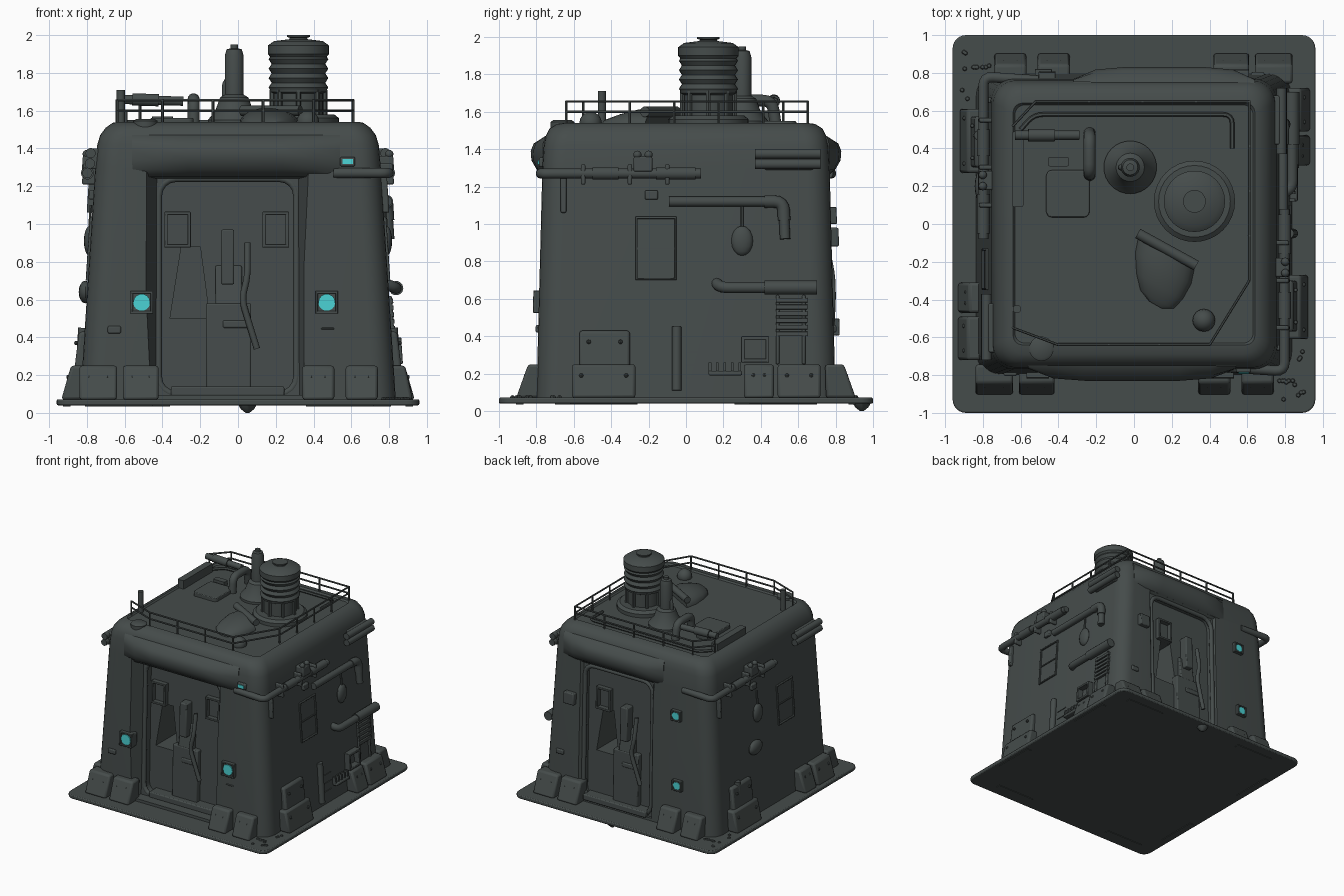
import bpy, bmesh, math, random
from mathutils import Vector

random.seed(4)
cube = bpy.data.objects.get("Cube")
if cube:
    bpy.data.objects.remove(cube, do_unlink=True)
made = []


def material(name, rgb):
    m = bpy.data.materials.new(name)
    m.use_nodes = True
    m.diffuse_color = (*rgb, 1)
    m.node_tree.nodes["Principled BSDF"].inputs["Base Color"].default_value = (*rgb, 1)
    return m


METAL = material("dark grey metal", (0.06, 0.072, 0.07))
GLOW = material("cyan lamp", (0.07, 0.65, 0.66))


def add(name, bm, mat=METAL, bevel=0):
    bmesh.ops.recalc_face_normals(bm, faces=bm.faces)
    mesh = bpy.data.meshes.new(name)
    bm.to_mesh(mesh)
    bm.free()
    ob = bpy.data.objects.new(name, mesh)
    bpy.context.collection.objects.link(ob)
    mesh.materials.append(mat)
    if bevel:
        mod = ob.modifiers.new("bevel", "BEVEL")
        mod.width, mod.segments = bevel, 2
    made.append(ob)
    return ob


def loft(name, rings, mat=METAL, bevel=0):
    bm = bmesh.new()
    loops = [[bm.verts.new(p) for p in ring] for ring in rings]
    n = len(loops[0])
    for a, b in zip(loops, loops[1:]):
        for i in range(n):
            bm.faces.new((a[i], a[(i + 1) % n], b[(i + 1) % n], b[i]))
    bm.faces.new(loops[0])
    bm.faces.new(loops[-1])
    return add(name, bm, mat, bevel)


def rounded(hx, hy, r, n=6, cx=0, cy=0):
    pts = []
    for k, (sx, sy) in enumerate([(1, 1), (-1, 1), (-1, -1), (1, -1)]):
        for i in range(n + 1):
            a = (k + i / n) * math.pi / 2
            pts.append((cx + sx * (hx - r) + r * math.cos(a), cy + sy * (hy - r) + r * math.sin(a)))
    return pts


def lathe(name, profile, loc, n=32):
    ring = [(math.cos(i * math.tau / n), math.sin(i * math.tau / n)) for i in range(n)]
    return loft(name, [[(loc[0] + r * c, loc[1] + r * s, z) for c, s in ring] for r, z in profile])


def ball(name, loc, size, mat=METAL, seg=16):
    bm = bmesh.new()
    bmesh.ops.create_uvsphere(bm, u_segments=seg, v_segments=seg // 2, radius=1)
    for v in bm.verts:
        v.co = Vector(loc) + Vector([c * s for c, s in zip(v.co, size)])
    return add(name, bm, mat)


def tube(name, pts, r, bend=0.05, mat=METAL):
    pts = [Vector(p) for p in pts]
    path = [pts[0]]
    for a, p, b in zip(pts, pts[1:], pts[2:]):
        s, e = p + (a - p).normalized() * bend, p + (b - p).normalized() * bend
        path += [s.lerp(p, t).lerp(p.lerp(e, t), t) for t in (0, 0.25, 0.5, 0.75, 1)]
    path.append(pts[-1])
    cu = bpy.data.curves.new(name, "CURVE")
    cu.dimensions, cu.bevel_depth, cu.use_fill_caps = "3D", r, True
    cu.bevel_resolution = 5 if r > 0.015 else 1
    sp = cu.splines.new("POLY")
    sp.points.add(len(path) - 1)
    for q, p in zip(sp.points, path):
        q.co = (*p, 1)
    tmp = bpy.data.objects.new(name, cu)
    bpy.context.collection.objects.link(tmp)
    bm = bmesh.new()
    bm.from_mesh(bpy.data.meshes.new_from_object(tmp))
    bpy.data.objects.remove(tmp, do_unlink=True)
    return add(name, bm, mat)


# Wall frame: u along the wall, off outward from the sloped wall, z up
def at(side, u, off, z):
    if side in ("front", "back"):
        s, w = (1 if side == "front" else -1), 0.80 - 0.025 * z + off
        return Vector((s * u, -s * w, z))
    s, w = (1 if side == "right" else -1), 0.84 - 0.065 * z + off
    return Vector((s * w, s * u, z))


def block(name, side, u0, u1, z0, z1, low=0.03, top=None, back=-0.05, bevel=0.008, mat=METAL):
    top = low if top is None else top
    return loft(name, [[at(side, u, back, z0), at(side, u, low, z0), at(side, u, top, z1), at(side, u, back, z1)]
                       for u in (u0, u1)], mat, bevel)


def frame(name, side, u, z, w, h, off=0, t=0.018, deep=0.03):
    for a, b, c, d in [(-w, w, h - t, h), (-w, w, -h, t - h), (-w, t - w, -h, h), (w - t, w, -h, h)]:
        block(name, side, u + a, u + b, z + c, z + d, off + deep, back=off - 0.02, bevel=0.004)


def pipe(name, side, pts, r):
    return tube(name, [at(side, *p) for p in pts], r)


def foot(side, u0, u1, z1, low, top):
    block("foot_block", side, u0, u1, 0.07, z1, low, top, bevel=0.015)
    for u in (u0 + 0.05, u1 - 0.05):
        ball("bolt", at(side, u, top + 0.01, z1 - 0.06), [0.012] * 3, seg=8)


# Base plate
loft("base_plate", [[(x, y, z) for x, y in rounded(0.96, 1, 0.07)] for z in (0.04, 0.072)], bevel=0.008)
lathe("drain_nub", [(0.05, 0.045), (0.035, 0.02), (0.01, 0)], (0.05, 0.94), 8)

# Main body
body = loft("body", [[(x, y, z) for x, y in rounded(hx, hy, r)] for z, hx, hy, r in [
    (0.06, 0.836, 0.80, 0.12), (1.3, 0.756, 0.768, 0.12), (1.42, 0.745, 0.76, 0.12), (1.47, 0.73, 0.75, 0.12),
    (1.51, 0.70, 0.73, 0.11), (1.535, 0.665, 0.69, 0.09), (1.541, 0.64, 0.64, 0.05), (1.528, 0.63, 0.63, 0.05)]])

# Doorways: a deep wide one in front, a shallow narrower one behind
hood_profile = [(-0.09, 1.5), (-0.01, 1.47), (0.05, 1.43), (0.065, 1.39), (0.06, 1.34), (0.03, 1.29), (-0.02, 1.25), (-0.09, 1.24)]
for side, mid, half, d, hood_mid, hood_half, panes in [("front", -0.055, 0.36, 0, -0.01, 0.55, (-0.32, 0.2)),
                                                       ("back", -0.12, 0.32, 0.1, -0.16, 0.48, (-0.28,))]:
    recess = [[at(side, mid + k * w, off, z) for k, w, z in [
        (-1, half + a, 0.095), (1, half + a, 0.095), (1, half + b, top), (-1, half + b, top)]]
        for off, a, b, top in [(0.12, 0.08, 0.14, 1.36), (-0.09 + d * 0.7, 0.02, 0.015, 1.25)]]
    door = [[at(side, u, off, z) for u, z in rounded(half, 0.565, 0.07, 4, mid, 0.67)] for off in (0.1, -0.175 + d)]
    gap = [[at(side, u, off, z) for u, z in [(-0.36, 0.5), (-0.15, 0.5), (-0.2, 0.88), (-0.3, 0.88)]] for off in (0, -0.53)]
    for rings in (recess, door, gap):
        cutter = loft("cutter", rings)
        cutter.hide_render = True
        made.remove(cutter)
        mod = body.modifiers.new("cut", "BOOLEAN")
        mod.operation, mod.solver, mod.object = "DIFFERENCE", "EXACT", cutter
        bpy.context.view_layer.objects.active = body
        bpy.ops.object.modifier_apply(modifier=mod.name)
        bpy.data.objects.remove(cutter, do_unlink=True)
    loft("door_hood", [[at(side, hood_mid + f * hood_half, off if off < 0 else off * k, z) for off, z in hood_profile]
                       for f, k in [(-1, 0), (-0.76, 0.8), (-0.45, 1), (0.45, 1), (0.76, 0.8), (1, 0)]])
    rim = [at(side, u, -0.105 + d * 0.8, z) for u, z in rounded(half + 0.005, 0.57, 0.09, 4, mid, 0.67)]
    tube("door_rim", rim + rim[:1], 0.018, 0.005)
    for u in panes:
        frame("door_window", side, u, 0.97, 0.07, 0.095, d - 0.165)
    inner = d - 0.2
    block("console", side, -0.17, 0.07, 0.12, 0.58, d - 0.13, back=inner)
    block("console_neck", side, -0.12, 0.02, 0.55, 0.78, d - 0.13, d - 0.16, inner)
    block("console_post", side, -0.09, -0.02, 0.68, 0.97, d - 0.1, back=inner)
    block("console_slot", side, -0.08, 0.06, 0.45, 0.49, d - 0.12, back=inner)
    pipe("console_cable", side, [(0.05, d - 0.13, 0.9), (0.05, d - 0.1, 0.72), (0.02, d - 0.1, 0.6), (0.1, d - 0.12, 0.34)], 0.017)
    block("threshold", side, mid - 0.3, mid + 0.3, 0.09, 0.14, d - 0.08, back=inner)
    for u0, u1 in [(-0.84, -0.64), (-0.61, -0.42), (0.34, 0.51), (0.57, 0.74)]:
        foot(side, u0, u1, 0.25, 0.11, 0.05)
    for u in (-0.63, 0.54):
        block("plate_slot", side, u - 0.18, u + 0.18, 0.035, 0.045, 0.11, back=0.07, bevel=0)
    block("seam_box", side, -0.69, -0.62, 0.42, 0.46, 0.015)
    block("seam_slot", side, 0.44, 0.51, 0.44, 0.452, 0.006)


def lamp(side, u, z, w=0.06):
    block("lamp_housing", side, u - w, u + w, z - w, z + w, 0.02, bevel=0.015)
    frame("lamp_frame", side, u, z, w, w, 0.012, 0.014, 0.02)
    tube("lamp_lens", [at(side, u, 0, z), at(side, u, 0.028, z)], w * 0.75, mat=GLOW)


for side, u, z in [("front", -0.51, 0.585), ("front", 0.47, 0.585), ("back", 0.46, 1.045), ("back", 0.48, 0.45)]:
    lamp(side, u, z, 0.06 if side == "front" else 0.045)
block("marker_housing", "front", 0.54, 0.62, 1.305, 1.355, 0.02)
block("marker_lens", "front", 0.552, 0.608, 1.317, 1.343, 0.026, mat=GLOW, bevel=0)
block("wall_box", "back", -0.61, -0.51, 0.88, 0.98, 0.04)

# Fittings shared by both side walls
for side, lantern, pane in [("right", 0.3, -0.16), ("left", -0.14, 0.24)]:
    pipe("corner_pipe", side, [(-0.76, -0.25, 1.27), (-0.78, 0.04, 1.27), (0.08, 0.04, 1.27)], 0.027)
    for u0, u1 in [(-0.5, -0.36), (-0.16, 0.05)]:
        pipe("pipe_sleeve", side, [(u0, 0.04, 1.27), (u1, 0.04, 1.27)], 0.034)
    for u in (-0.55, -0.3, -0.1):
        block("pipe_clip", side, u - 0.012, u + 0.012, 1.21, 1.32, 0.065)
    block("junction_box", side, -0.28, -0.18, 1.28, 1.36, 0.07)
    for u in (-0.26, -0.2):
        ball("junction_knob", at(side, u, 0.05, 1.37), [0.022] * 3)
    block("hanging_tool", side, -0.67, -0.64, 1.06, 1.25, 0.03)
    for z in (1.32, 1.375):
        pipe("vent_pipe", side, [(0.37, 0.03, z), (0.72, 0.03, z)], 0.027)
    block("vent_back", side, 0.42, 0.68, 1.29, 1.40, 0.025)
    for spec in [(-0.61, -0.27, 0.25, 0.09, 0.06), (-0.57, -0.3, 0.43, 0.05, 0.03),
                 (0.31, 0.47, 0.25, 0.1, 0.05), (0.49, 0.72, 0.25, 0.1, 0.06)]:
        foot(side, *spec)
    for u in (-0.44, 0.52):
        block("plate_slot", side, u - 0.18, u + 0.18, 0.035, 0.045, 0.09, back=0.05, bevel=0)
    pipe("lantern_cord", side, [(lantern, 0.01, 1.1), (lantern, 0.01, 0.97)], 0.008)
    ball("lantern", at(side, lantern, 0.005, 0.91), (0.03, 0.058, 0.08))
    frame("side_window", side, pane, 0.87, 0.11, 0.17, 0, 0.012, 0.012)
    block("window_bar", side, pane - 0.1, pane + 0.1, 0.865, 0.875, 0.008, bevel=0)
    block("wall_latch", side, -0.22, -0.15, 1.13, 1.18, 0.025)
riser = {"right": -0.05, "left": -0.47}
for side, u in riser.items():
    pipe("riser_pipe", side, [(u, 0.01, 0.11), (u, 0.01, 0.45)], 0.026)
ball("meter", at("left", -0.2, 0.01, 0.64), (0.035, 0.085, 0.06))

# Right wall pipework and tool rack
frame("tool_rack", "right", 0.37, 0.33, 0.075, 0.07, 0, 0.02, 0.05)
for i in range(6):
    block("rack_slat", "right", 0.48, 0.65, 0.4 + i * 0.036, 0.425 + i * 0.036, 0.02, bevel=0.003)
for u in (0.48, 0.62):
    block("rack_post", "right", u, u + 0.02, 0.25, 0.62, 0.015)
pipe("low_pipe", "right", [(0.16, -0.03, 0.69), (0.18, 0.04, 0.66), (0.7, 0.04, 0.66)], 0.03)
pipe("low_pipe_sleeve", "right", [(0.42, 0.04, 0.66), (0.7, 0.04, 0.66)], 0.038)
pipe("middle_pipe", "right", [(-0.09, 0.02, 1.12), (0.52, 0.02, 1.12), (0.53, 0.02, 0.92)], 0.028)
pipe("middle_elbow", "right", [(0.42, 0.02, 1.12), (0.52, 0.02, 1.12), (0.525, 0.02, 1.02)], 0.034)
for z in (0.17, 0.24, 0.31):
    block("wall_slit", "right", 0, 0.1, z, z + 0.008, 0.006, bevel=0)
block("hook_bar", "right", 0.12, 0.3, 0.19, 0.215, 0.04)
for i in range(5):
    block("hook", "right", 0.12 + i * 0.04, 0.135 + i * 0.04, 0.2, 0.26, 0.03, bevel=0)

# Plate rivets on two opposite corners
for s in (1, -1):
    for i in range(14):
        x, y = random.uniform(0.76, 0.91), random.uniform(0.65, 0.95)
        ball("plate_rivet", (s * x, -s * max(y, 0.83 if x < 0.86 else 0), 0.073), [0.012] * 3, seg=8)

# Roof tanks
ribs = [(0.15 + 0.008 * math.sin(i * math.pi / 2), 1.71 + 0.0125 * i) for i in range(15)]
lathe("tank", [(0.13, 1.53), (0.13, 1.69), (0.15, 1.70)] + ribs
      + [(0.162, 1.9), (0.162, 1.945), (0.13, 1.968), (0.05, 1.978), (0.045, 1.985), (0.06, 1.99), (0.06, 2.0)], (0.32, 0.12))
lathe("tank_base", [(0.215, 1.53), (0.215, 1.56), (0.19, 1.58)], (0.32, 0.12))
for i in range(8):
    a = i * math.tau / 8
    x, y = 0.32 + 0.14 * math.cos(a), 0.12 + 0.14 * math.sin(a)
    tube("tank_leg", [(x, y, 1.55), (x, y, 1.71)], 0.014)
lathe("flask", [(0.14, 1.53), (0.14, 1.55), (0.1, 1.6), (0.075, 1.67), (0.05, 1.685), (0.05, 1.89), (0.04, 1.925), (0.02, 1.93), (0.02, 1.95)], (-0.02, 0.3))
tube("flask_pipe", [(-0.07, 0.3, 1.55), (-0.07, 0.3, 1.77), (-0.03, 0.3, 1.77)], 0.016)

# Roof fittings
arch = [(math.cos(i * math.pi / 12), math.sin(i * math.pi / 12)) for i in range(13)]
loft("scoop", [[(0.175 - d * 0.2 + w * c * 0.87, -0.135 - d * 0.98 - w * c * 0.49, 1.53 + h * s) for c, s in arch]
               for d, w, h in [(0, 0.17, 0.08), (0.1, 0.17, 0.085), (0.2, 0.14, 0.06), (0.27, 0.1, 0.035), (0.3, 0.04, 0.01)]])
tube("scoop_bar", [(0.02, -0.05, 1.6), (0.33, -0.22, 1.6)], 0.028)
ball("small_dome", (0.37, -0.51, 1.54), (0.06, 0.06, 0.06))
lathe("shoulder_disc", [(0.065, 1.5), (0.065, 1.545), (0.05, 1.555)], (-0.49, -0.66), 20)
loft("hatch", [[(x, y, z) for x, y in rounded(0.115, 0.125, 0.03, 3, -0.35, 0.16)] for z in (1.52, 1.56)], bevel=0.006)
loft("hatch_latch", [[(x, y, z) for x, y in rounded(0.055, 0.025, 0.01, 2, -0.4, 0.33)] for z in (1.52, 1.57)])
loft("roof_trunk", [[(x, y, z) for x, y in rounded(0.03, 0.2, 0.01, 2, -0.615, 0.29)] for z in (1.52, 1.6)])
tube("roof_pipe", [(-0.63, 0.47, 1.66), (-0.29, 0.47, 1.65)], 0.025)
tube("roof_pipe_sleeve", [(-0.56, 0.47, 1.66), (-0.42, 0.47, 1.655)], 0.033)
tube("roof_elbow", [(-0.235, 0.48, 1.53), (-0.235, 0.46, 1.66), (-0.235, 0.27, 1.66), (-0.235, 0.26, 1.53)], 0.032)
tube("corner_post", [(-0.62, -0.45, 1.53), (-0.62, -0.45, 1.71)], 0.022)
tube("roof_cable", [(-0.6, 0.5, 1.54), (-0.53, 0.58, 1.54), (0.52, 0.58, 1.54), (0.52, 0.4, 1.54)], 0.012)

# Railings
for path in ([(-0.64, -0.55), (-0.4, -0.64), (0.4, -0.64), (0.61, -0.3), (0.61, 0.65)],
             [(0.61, 0.65), (-0.52, 0.65), (-0.64, 0.52)]):
    for z in (1.6, 1.655):
        tube("railing", [(x, y, z) for x, y in path], 0.007, 0.01)
    for (ax, ay), (bx, by) in zip(path, path[1:]):
        n = max(1, round(math.hypot(bx - ax, by - ay) / 0.27))
        for i in range(n + 1):
            x, y = ax + (bx - ax) * i / n, ay + (by - ay) * i / n
            tube("railing_post", [(x, y, 1.53), (x, y, 1.658)], 0.008)

# Smooth curved parts, keep hard edges
bpy.ops.object.select_all(action="DESELECT")
for ob in made:
    ob.select_set(True)
bpy.context.view_layer.objects.active = body
bpy.ops.object.shade_smooth_by_angle(angle=math.radians(35))
